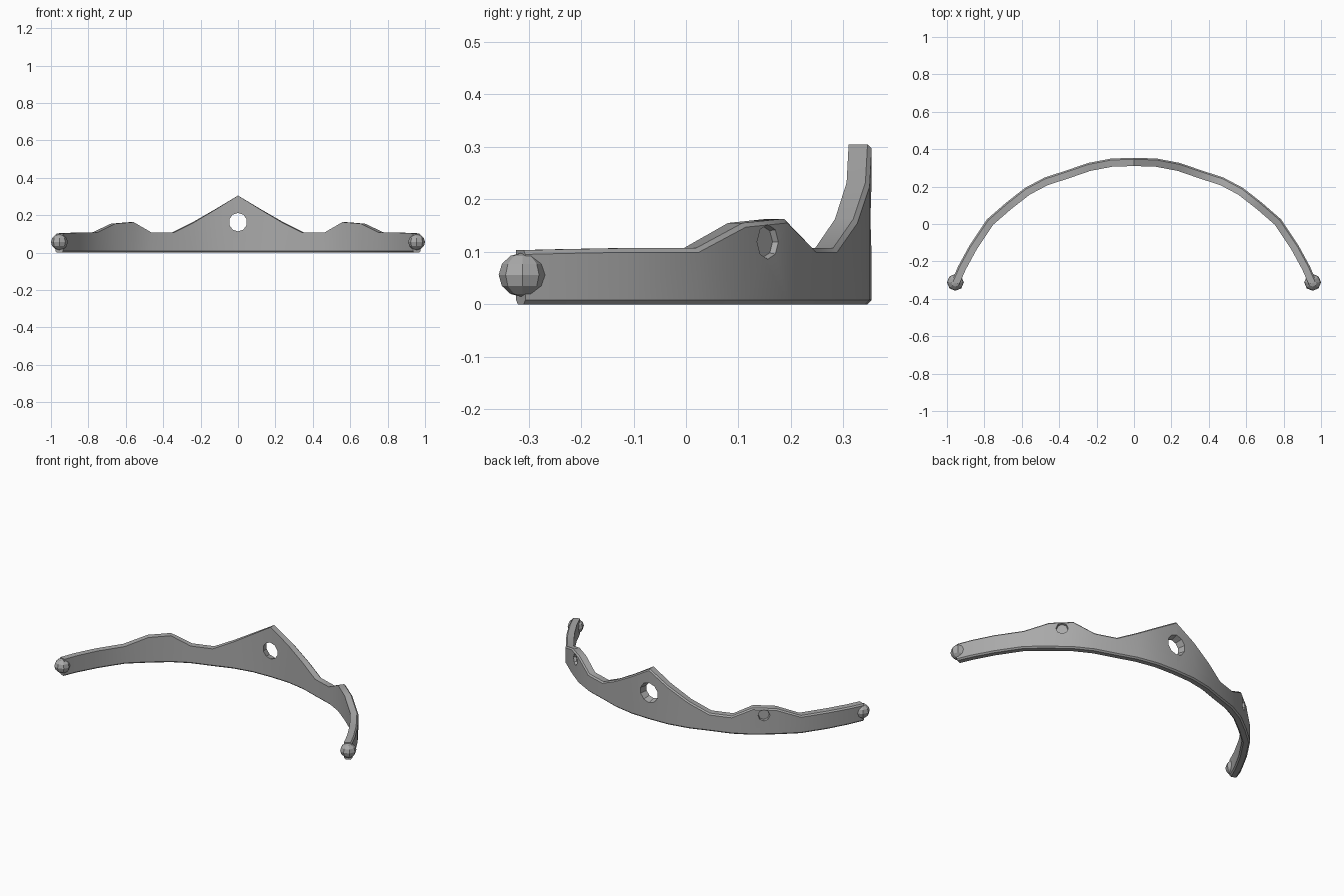
import bpy, bmesh, math
from mathutils import Vector

if "Cube" in bpy.data.objects:
    bpy.data.objects.remove(bpy.data.objects["Cube"])

metal = bpy.data.materials.new("grey_metal")
metal.use_nodes = True
GREY = (0.4, 0.4, 0.4, 1)
metal.diffuse_color = GREY
metal.node_tree.nodes["Principled BSDF"].inputs["Base Color"].default_value = GREY


def finish(name, bm):
    bmesh.ops.recalc_face_normals(bm, faces=bm.faces)
    mesh = bpy.data.meshes.new(name)
    bm.to_mesh(mesh)
    bm.free()
    mesh.materials.append(metal)
    obj = bpy.data.objects.new(name, mesh)
    bpy.context.collection.objects.link(obj)
    return obj


def activate(obj):
    bpy.ops.object.select_all(action='DESELECT')
    obj.select_set(True)
    bpy.context.view_layer.objects.active = obj


# Half of the band: middle line x, y and top height, from centre to tip
half = [(0, .332, .305), (.12, .328, .232), (.24, .305, .162), (.35, .267, .107),
        (.47, .228, .107), (.57, .175, .163), (.67, .097, .155), (.77, .01, .107),
        (.86, -.125, .107), (.92, -.235, .105), (.955, -.315, .103)]
stations = [(-x, y, z) for x, y, z in reversed(half[1:])] + half

# Band: one chamfered section swept through the stations
THICK, CHAMFER = 0.022, 0.008
bm = bmesh.new()
rings = []
for i, (x, y, top) in enumerate(stations):
    a = stations[max(i - 1, 0)]
    b = stations[min(i + 1, len(stations) - 1)]
    out = Vector((a[1] - b[1], b[0] - a[0], 0)).normalized()
    section = [(-THICK, CHAMFER), (-THICK + CHAMFER, 0), (THICK - CHAMFER, 0), (THICK, CHAMFER),
               (THICK, top - CHAMFER), (THICK - CHAMFER, top), (-THICK, top)]
    rings.append([bm.verts.new(Vector((x, y, z)) + out * d) for d, z in section])
for r, s in zip(rings, rings[1:]):
    n = len(r)
    for k in range(n):
        bm.faces.new((r[k], r[(k + 1) % n], s[(k + 1) % n], s[k]))
bm.faces.new(rings[0])
bm.faces.new(rings[-1])
bmesh.ops.triangulate(bm, faces=bm.faces)
band = finish("tiara_band", bm)


def cut(name, centre, direction, sides, r_in, r_out, depth):
    """Tapered hole through the band, wider on the outside."""
    bm = bmesh.new()
    bmesh.ops.create_cone(bm, cap_ends=True, segments=sides, radius1=r_in, radius2=r_out, depth=depth)
    direction = Vector(direction)
    bmesh.ops.transform(bm, verts=bm.verts, matrix=direction.to_track_quat('Z', 'Y').to_matrix().to_4x4())
    bmesh.ops.translate(bm, verts=bm.verts, vec=centre)
    cutter = finish(name, bm)
    cutter.hide_render = True
    mod = band.modifiers.new(name, 'BOOLEAN')
    mod.operation, mod.solver, mod.object = 'DIFFERENCE', 'EXACT', cutter
    activate(band)
    bpy.ops.object.modifier_apply(modifier=mod.name)
    bpy.data.objects.remove(cutter)


# Centre hole and the two blind side sockets
cut("centre_hole", (0, .332, .163), (0, 1, 0), 10, .045, .064, .08)
for side in (-1, 1):
    cut("side_socket", (side * .641, .169, .119), (side * .64, .77, 0), 8, .03, .044, .06)

activate(band)
bpy.ops.object.shade_smooth_by_angle(angle=math.radians(30))

# Faceted knobs on both tips
for side, word in ((1, "left"), (-1, "right")):
    bm = bmesh.new()
    bmesh.ops.create_uvsphere(bm, u_segments=8, v_segments=6, radius=1)
    bmesh.ops.scale(bm, verts=bm.verts, vec=(.045, .045, .042))
    bmesh.ops.translate(bm, verts=bm.verts, vec=(side * .955, -.312, .056))
    finish(word + "_tip_knob", bm)
